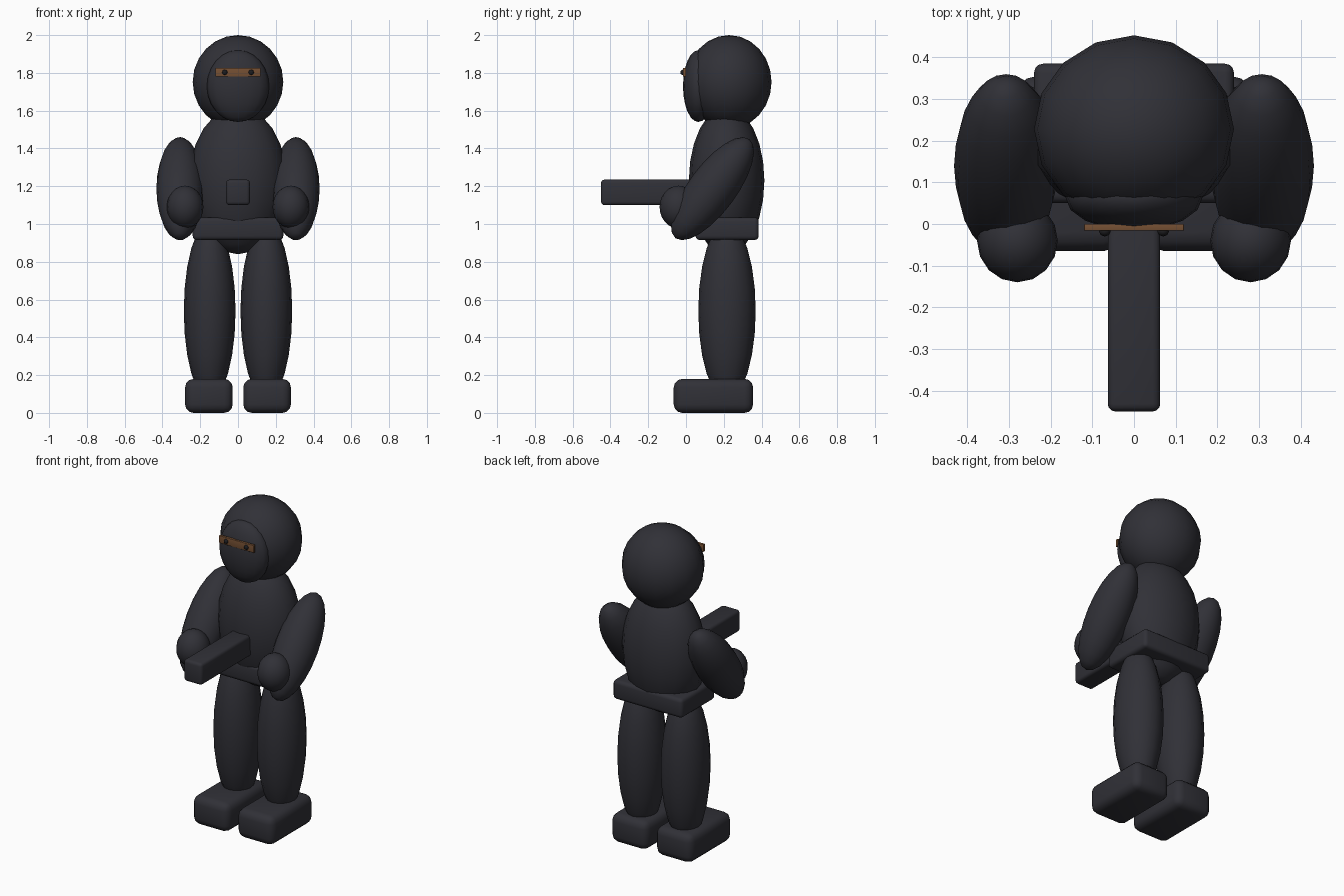
import bpy, bmesh, math
from mathutils import Matrix, Vector

if "Cube" in bpy.data.objects:
    bpy.data.objects.remove(bpy.data.objects["Cube"])


def material(name, rgb):
    m = bpy.data.materials.new(name)
    m.diffuse_color = (*rgb, 1)
    m.use_nodes = True
    m.node_tree.nodes["Principled BSDF"].inputs["Base Color"].default_value = m.diffuse_color
    return m


charcoal = material("charcoal", (0.03, 0.03, 0.038))
brown = material("brown", (0.18, 0.08, 0.033))
black = material("black", (0.012, 0.012, 0.014))


def finish(name, bm, mat, angle):
    mesh = bpy.data.meshes.new(name)
    bm.to_mesh(mesh)
    bm.free()
    mesh.materials.append(mat)
    ob = bpy.data.objects.new(name, mesh)
    bpy.context.collection.objects.link(ob)
    bpy.ops.object.select_all(action='DESELECT')
    ob.select_set(True)
    bpy.context.view_layer.objects.active = ob
    bpy.ops.object.shade_smooth_by_angle(angle=math.radians(angle))
    return ob


def ellipsoid(name, centre, radii, mat=charcoal, tilt=0, segments=16, rings=12):
    bm = bmesh.new()
    m = (Matrix.Translation(centre) @ Matrix.Rotation(math.radians(tilt), 4, 'X')
         @ Matrix.Diagonal((*radii, 1)))
    bmesh.ops.create_uvsphere(bm, u_segments=segments, v_segments=rings, radius=1, matrix=m)
    return finish(name, bm, mat, 60)


def box(name, low, high, bevel, mat=charcoal):
    low, high = Vector(low), Vector(high)
    bm = bmesh.new()
    m = Matrix.Translation((low + high) / 2) @ Matrix.Diagonal((*(high - low), 1))
    bmesh.ops.create_cube(bm, size=1, matrix=m)
    if bevel:
        bmesh.ops.bevel(bm, geom=bm.edges[:], offset=bevel, segments=3,
                        profile=0.5, affect='EDGES')
    return finish(name, bm, mat, 40)


# Head, face mask and eye slot
ellipsoid("head", (0, 0.228, 1.752), (0.24, 0.225, 0.248))
ellipsoid("face_mask", (0, 0.065, 1.73), (0.165, 0.081, 0.19))
box("eye_slot", (-0.12, -0.016, 1.78), (0.12, 0.0, 1.826), 0.002, brown)

# Body, belt and the long block held in front
ellipsoid("torso", (0, 0.215, 1.23), (0.258, 0.2, 0.39))
box("belt", (-0.24, 0.05, 0.915), (0.24, 0.385, 1.035), 0.022)
box("held_block", (-0.063, -0.45, 1.1), (0.063, 0.08, 1.235), 0.018)

# Paired parts
for side, s in (("left", 1), ("right", -1)):
    ellipsoid(side + "_eye", (s * 0.07, -0.018, 1.803), (0.014, 0.012, 0.014), black,
              segments=8, rings=6)
    ellipsoid(side + "_arm", (s * 0.307, 0.14, 1.187), (0.125, 0.126, 0.327), tilt=-36.7)
    ellipsoid(side + "_hand", (s * 0.28, -0.04, 1.09), (0.097, 0.1, 0.113))
    ellipsoid(side + "_leg", (s * 0.15, 0.217, 0.54), (0.137, 0.152, 0.47))
    x0, x1 = sorted((s * 0.028, s * 0.28))
    box(side + "_foot", (x0, -0.065, 0), (x1, 0.355, 0.18), 0.045)
